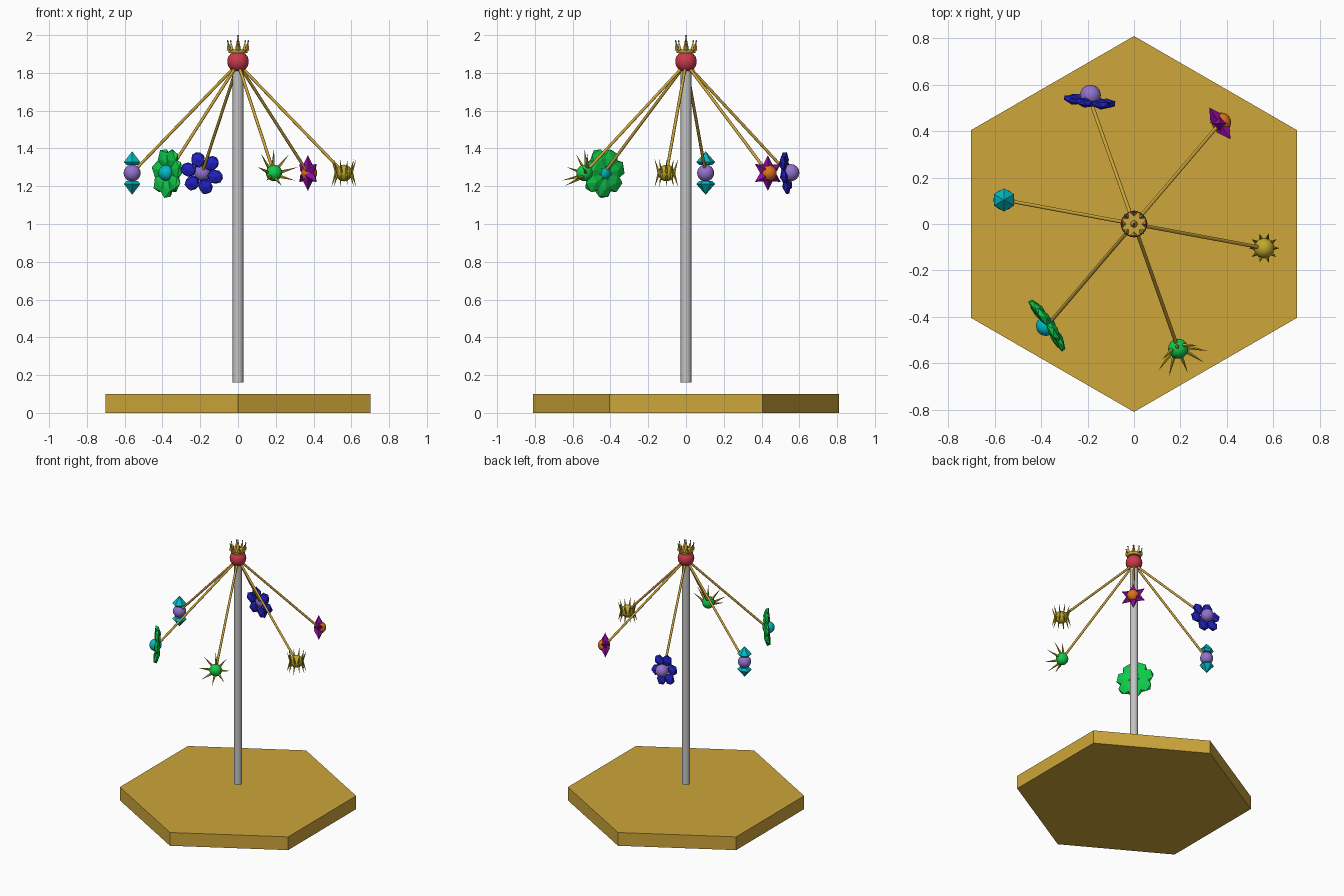
import bpy, bmesh, math
from mathutils import Vector, Matrix

if "Cube" in bpy.data.objects:
    bpy.data.objects.remove(bpy.data.objects["Cube"])

def material(name, *rgb):
    m = bpy.data.materials.new(name)
    m.use_nodes = True
    m.diffuse_color = (*rgb, 1)
    m.node_tree.nodes["Principled BSDF"].inputs["Base Color"].default_value = (*rgb, 1)
    return m

gold = material("gold", 0.61, 0.38, 0.042)
grey = material("silver grey", 0.55, 0.55, 0.55)
red = material("red", 0.6, 0.04, 0.07)
cyan = material("cyan", 0, 0.5, 0.55)
lavender = material("lavender", 0.29, 0.17, 0.62)
blue = material("blue", 0.015, 0.015, 0.55)
green = material("green", 0.005, 0.6, 0.07)
yellow = material("yellow", 0.52, 0.4, 0.025)
purple = material("purple", 0.28, 0.003, 0.36)
orange = material("orange", 0.72, 0.17, 0.01)

def finish(bm, name, mat, smooth=False):
    bmesh.ops.recalc_face_normals(bm, faces=bm.faces)
    mesh = bpy.data.meshes.new(name)
    bm.to_mesh(mesh)
    bm.free()
    mesh.materials.append(mat)
    ob = bpy.data.objects.new(name, mesh)
    bpy.context.collection.objects.link(ob)
    if smooth:
        bpy.ops.object.select_all(action='DESELECT')
        ob.select_set(True)
        bpy.context.view_layer.objects.active = ob
        bpy.ops.object.shade_smooth_by_angle(angle=math.radians(40))
    return ob

def add_cone(bm, a, b, r1, r2, sides):
    # Tapered rod between two points
    a, b = Vector(a), Vector(b)
    turn = (b - a).to_track_quat('Z', 'Y').to_matrix().to_4x4()
    bmesh.ops.create_cone(bm, cap_ends=True, segments=sides, radius1=r1, radius2=r2,
                          depth=(b - a).length,
                          matrix=Matrix.Translation((a + b) / 2) @ turn)

def rod(name, mat, a, b, r1, r2, sides, smooth=False):
    bm = bmesh.new()
    add_cone(bm, a, b, r1, r2, sides)
    return finish(bm, name, mat, smooth)

def ball(name, mat, centre, r, seg=24):
    bm = bmesh.new()
    bmesh.ops.create_uvsphere(bm, u_segments=seg, v_segments=seg // 2, radius=r,
                              matrix=Matrix.Translation(centre))
    return finish(bm, name, mat, True)

def frame(centre, normal):
    # Ornament frame whose local z runs along the normal, y roughly up
    return Matrix.Translation(centre) @ Vector(normal).to_track_quat('Z', 'Y').to_matrix().to_4x4()

def heading(deg, z=0):
    return Vector((math.cos(math.radians(deg)), math.sin(math.radians(deg)), z))

def polar(r, k, n, z=0, phase=0.0):
    t = math.tau * (k + phase) / n
    return Vector((r * math.cos(t), r * math.sin(t), z))

def flower(name, mat, place, count, reach, size, flat, lift):
    # Ring of flattened faceted petals, slightly cupped
    bm = bmesh.new()
    for k in range(count):
        m = (place @ Matrix.Rotation(math.tau * (k + 0.25) / count, 4, 'Z')
             @ Matrix.Translation((reach, 0, 0)) @ Matrix.Rotation(-lift, 4, 'Y')
             @ Matrix.Diagonal((size * 1.1, size, flat, 1)))
        bmesh.ops.create_icosphere(bm, subdivisions=1, radius=1, matrix=m)
    return finish(bm, name, mat)

def spikes(name, mat, place, count, start, end, width, sides, phase=0.0):
    # Ring of pointed spikes; start and end are (radius, height)
    bm = bmesh.new()
    for k in range(count):
        add_cone(bm, place @ polar(start[0], k, count, start[1], phase),
                 place @ polar(end[0], k, count, end[1], phase), width, 0, sides)
    return finish(bm, name, mat)

# Base, pole and top ball
plinth = rod("hexagonal_base", gold, (0, 0, 0), (0, 0, 0.1), 0.81, 0.81, 6)
if max(abs(v.co.x) for v in plinth.data.vertices) > 0.75:
    plinth.data.transform(Matrix.Rotation(math.pi / 6, 4, 'Z'))
rod("pole", grey, (0, 0, 0.16), (0, 0, 1.84), 0.028, 0.028, 24, True)
ball("top_ball", red, (0, 0, 1.86), 0.057)

# Crown with jewelled points
rod("crown_band", gold, (0, 0, 1.905), (0, 0, 1.925), 0.049, 0.053, 24, True)
spikes("crown_points", gold, Matrix(), 8, (0.046, 1.92), (0.054, 1.968), 0.014, 4)
rod("crown_spire", gold, (0, 0, 1.92), (0, 0, 1.993), 0.016, 0.002, 12, True)
ball("crown_top_jewel", red, (0, 0, 1.995), 0.005, 12)
for k in range(8):
    ball("crown_jewel", (blue, green, purple, cyan)[k % 4], polar(0.054, k, 8, 1.968), 0.005, 12)

# Arms to the six ornaments
spots = []
for k in range(6):
    spot = heading(169.5 - 60 * k) * 0.57 + Vector((0, 0, 1.27))
    spots.append(spot)
    rod("arm", gold, (0, 0, 1.85), spot, 0.008, 0.008, 10, True)
gem_at, blue_at, star_at, urchin_at, agave_at, green_at = spots

# Sphere between two cut gems
ball("gem_core", lavender, gem_at, 0.045)
for s in (1, -1):
    bm = bmesh.new()
    up = Vector((0, 0, s))
    add_cone(bm, gem_at + up * 0.042, gem_at + up * 0.058, 0.034, 0.05, 6)
    add_cone(bm, gem_at + up * 0.058, gem_at + up * 0.115, 0.05, 0, 6)
    finish(bm, "upper_gem" if s > 0 else "lower_gem", cyan)

# Blue flower
n = heading(82, 0.1)
flower("blue_petals", blue, frame(blue_at - n * 0.01, n), 6, 0.074, 0.042, 0.022, 0.1)
ball("blue_flower_core", lavender, blue_at + n * 0.018, 0.045)

# Broad green flower
n = heading(214, 0.05)
flower("green_petals", green, frame(green_at, n), 7, 0.078, 0.058, 0.022, 0.15)
ball("green_flower_core", cyan, green_at + n * 0.012, 0.042)

# Six-pointed star
n = heading(34)
spikes("star_points", purple, frame(star_at, n), 6, (0.025, 0), (0.095, 0), 0.034, 4, 0.5)
ball("star_core", orange, star_at + n * 0.008, 0.042)

# Spiny ball with two flared rings
ball("spiny_core", yellow, urchin_at, 0.044)
for s in (1, -1):
    spikes("spines", yellow, Matrix.Translation(urchin_at), 10,
           (0.038, -s * 0.01), (0.066, s * 0.075), 0.009, 5)

# Agave-like ornament
spikes("agave_leaves", yellow, frame(agave_at, (0.3, -0.75, 0.45)), 8,
       (0.025, 0), (0.115, 0.065), 0.011, 5)
ball("agave_core", green, agave_at, 0.043)
